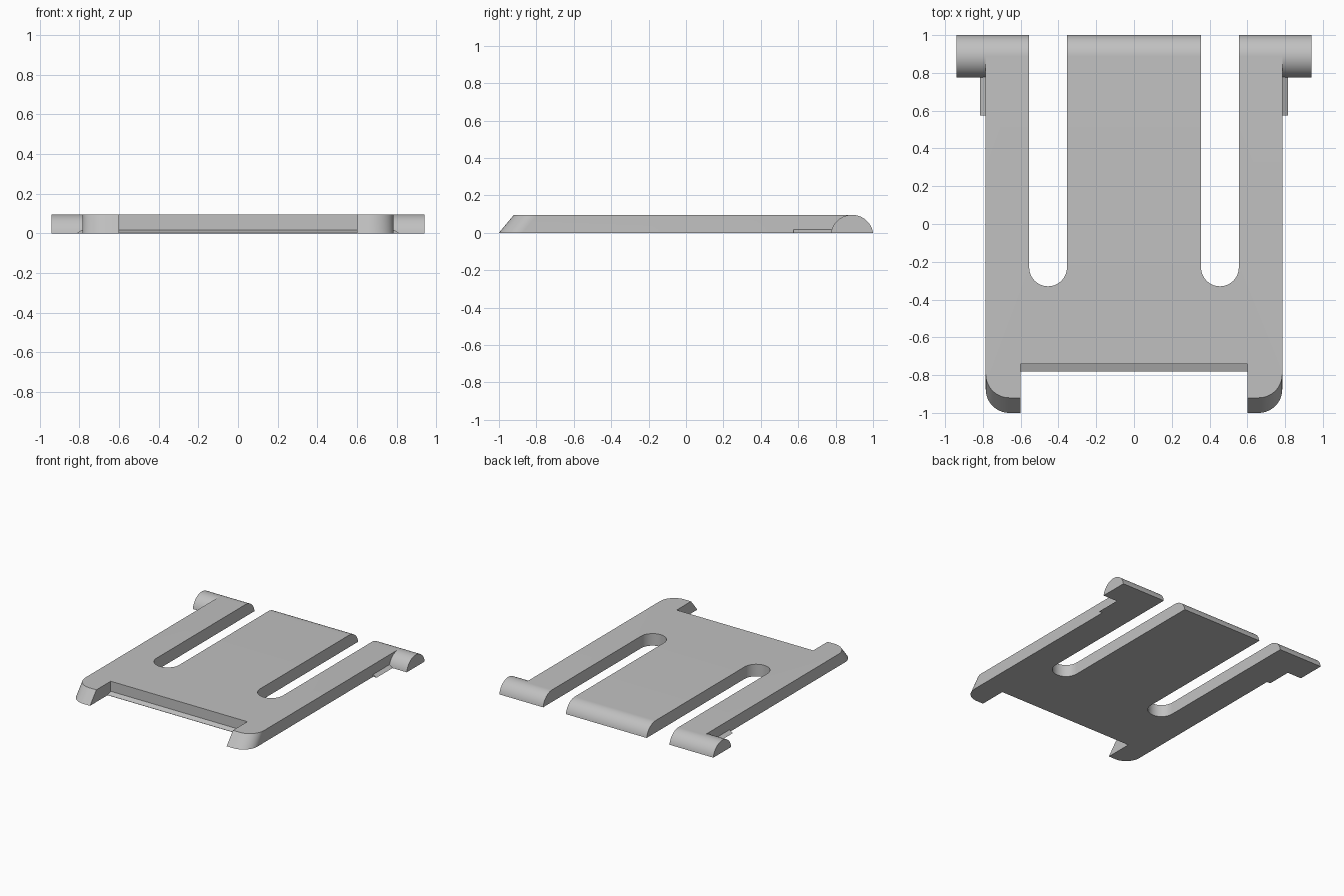
import bpy, bmesh
from math import sin, cos, pi, atan2
from mathutils import Vector

if "Cube" in bpy.data.objects:
    bpy.data.objects.remove(bpy.data.objects["Cube"], do_unlink=True)

GREY = (0.53, 0.53, 0.53, 1)
mat = bpy.data.materials.new("plain grey")
mat.use_nodes = True
mat.diffuse_color = GREY
mat.node_tree.nodes["Principled BSDF"].inputs["Base Color"].default_value = GREY

H = 0.096            # plate thickness
PEAK = 0.8875        # y of the top of the rounded back edge
HALF = 1 - PEAK      # half width of the rounded edge
RAD = (HALF ** 2 + H ** 2) / (2 * H)
SWEEP = atan2(HALF, RAD - H)


def arc(cx, cy, r, a0, a1, n):
    return [(cx + r * cos(a0 + (a1 - a0) * i / n),
             cy + r * sin(a0 + (a1 - a0) * i / n)) for i in range(n + 1)]


def prism(name, points, push, tip_shift=None):
    """Extrude a closed outline along push; tip_shift can move the far cap."""
    bm = bmesh.new()
    base = bm.faces.new([bm.verts.new(p) for p in points])
    far = bmesh.ops.extrude_face_region(bm, geom=[base], use_keep_orig=True)["geom"]
    for v in far:
        if isinstance(v, bmesh.types.BMVert):
            if tip_shift:
                v.co += tip_shift(v.co)
            v.co += Vector(push)
    bmesh.ops.recalc_face_normals(bm, faces=bm.faces)
    mesh = bpy.data.meshes.new(name)
    bm.to_mesh(mesh)
    bm.free()
    mesh.materials.append(mat)
    ob = bpy.data.objects.new(name, mesh)
    bpy.context.collection.objects.link(ob)
    return ob


def side_prism(name, yz, x0, x1):
    return prism(name, [(x0, y, z) for y, z in yz], (x1 - x0, 0, 0))


def smooth(ob):
    bpy.ops.object.select_all(action="DESELECT")
    ob.select_set(True)
    bpy.context.view_layer.objects.active = ob
    bpy.ops.object.shade_smooth_by_angle(angle=pi / 6)


# Plate outline: notch, rounded front foot, outer arm, slot, middle tongue
half = [(0.6, -0.74), (0.6, -1)]
half += arc(0.66, -0.875, 0.125, -pi / 2, 0, 12)
half += [(0.785, 1.1), (0.555, 1.1)]
half += arc(0.455, -0.23, 0.1, 0, -pi, 20)
half += [(0.355, 1.1)]
outline = half + [(-x, y) for x, y in reversed(half)]

# The feet lean back towards the top
plate = prism("slotted_plate", [(x, y, 0) for x, y in outline], (0, 0, H),
              lambda co: Vector((0, 0.08 if co.y < -0.8 else 0, 0)))

# Round the back edge
quarter = arc(PEAK, H - RAD, RAD, pi / 2 - SWEEP, pi / 2, 14)
keep = side_prism("back_edge_cutter",
                  [(-1.2, -0.1), (1, -0.1)] + quarter + [(PEAK, 0.2), (-1.2, 0.2)], -1.2, 1.2)
keep.hide_render = True
cut = plate.modifiers.new("round_back", "BOOLEAN")
cut.operation = "INTERSECT"
cut.solver = "EXACT"
cut.object = keep
bpy.context.view_layer.objects.active = plate
bpy.ops.object.modifier_apply(modifier="round_back")
bpy.data.objects.remove(keep, do_unlink=True)
smooth(plate)

# Pivot pins and small wedge tabs on both sides
pin_profile = arc(PEAK, H - RAD, RAD, pi / 2 - SWEEP, pi / 2 + SWEEP, 28)
for side, s in (("left", 1), ("right", -1)):
    smooth(side_prism(side + "_pivot_pin", pin_profile, s * 0.785, s * 0.94))
    prism(side + "_side_tab",
          [(s * 0.785, 0.575, 0), (s * 0.815, 0.575, 0), (s * 0.785, 0.575, 0.018)],
          (0, 0.225, 0))

# Thin sloping lip along the front notch
side_prism("front_lip", [(-0.74, 0), (-0.78, 0), (-0.78, 0.002), (-0.74, 0.016)], -0.6, 0.6)
